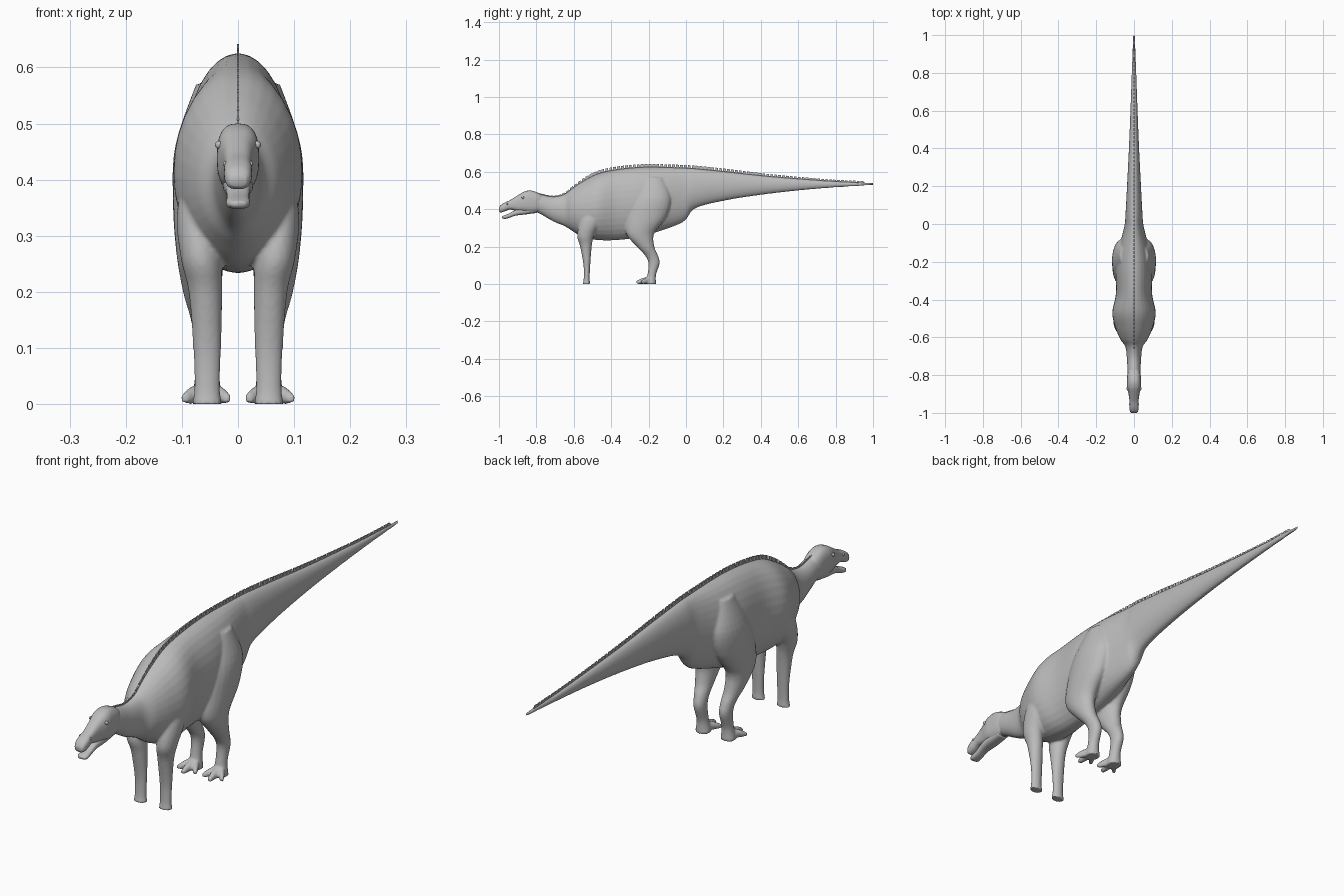
import bpy, bmesh, math
from mathutils import Vector

if "Cube" in bpy.data.objects:
    bpy.data.objects.remove(bpy.data.objects["Cube"])


def material(name, value):
    m = bpy.data.materials.new(name)
    m.use_nodes = True
    m.diffuse_color = (value, value, value, 1)
    m.node_tree.nodes["Principled BSDF"].inputs["Base Color"].default_value = m.diffuse_color
    return m


hide = material("grey hide", 0.5)


def smooth_path(rows, steps):
    """Catmull-Rom interpolation of every column."""
    out = []
    for i in range(len(rows) - 1):
        p = [Vector(rows[max(0, min(len(rows) - 1, i + k))]) for k in (-1, 0, 1, 2)]
        for s in range(steps):
            t = s / steps
            out.append(0.5 * (2 * p[1] + (p[2] - p[0]) * t
                              + (2 * p[0] - 5 * p[1] + 4 * p[2] - p[3]) * t * t
                              + (3 * p[1] - p[0] - 3 * p[2] + p[3]) * t ** 3))
    return out + [Vector(rows[-1])]


def loft(bm, rows, upright=False, power=1.0, sides=24, steps=5):
    """Skin rings given as x, y, z, half-width, half-depth."""
    rings = []
    for x, y, z, a, b in smooth_path(rows, steps):
        ring = []
        for k in range(sides):
            t = math.tau * k / sides
            c, s = math.cos(t), math.sin(t)
            u = a * math.copysign(abs(c) ** power, c)
            v = b * math.copysign(abs(s) ** power, s)
            ring.append(bm.verts.new((x + u, y + v, z) if upright else (x + u, y, z + v)))
        rings.append(ring)
    for r, q in zip(rings, rings[1:]):
        for k in range(sides):
            n = (k + 1) % sides
            bm.faces.new((r[k], r[n], q[n], q[k]))
    bm.faces.new(rings[0])
    bm.faces.new(rings[-1])


def finish(bm, name, smooth=True):
    bmesh.ops.recalc_face_normals(bm, faces=bm.faces)
    me = bpy.data.meshes.new(name)
    for f in bm.faces:
        f.smooth = smooth
    bm.to_mesh(me)
    bm.free()
    ob = bpy.data.objects.new(name, me)
    bpy.context.collection.objects.link(ob)
    me.materials.append(hide)
    return ob


def outline(rows):
    """Turn y, top, bottom, half-width into ring rows."""
    return [(0, y, (t + b) / 2, w, (t - b) / 2) for y, t, b, w in rows]


# Neck, trunk and tail profile
trunk = outline([
    (-.84, .49, .40, .03), (-.78, .48, .375, .034), (-.71, .467, .335, .038),
    (-.65, .48, .31, .046), (-.61, .51, .285, .073), (-.55, .55, .25, .098),
    (-.47, .59, .235, .115), (-.37, .612, .235, .096), (-.25, .624, .25, .096),
    (-.15, .625, .28, .085), (-.05, .622, .315, .06), (0, .62, .345, .049),
    (.05, .617, .405, .045), (.2, .602, .445, .037), (.4, .58, .477, .027),
    (.6, .563, .5, .019), (.8, .549, .517, .012), (1, .54, .529, .005)])

foreleg = [
    (.065, -.49, .44, .025, .04), (.073, -.51, .34, .036, .055),
    (.066, -.537, .26, .036, .045), (.058, -.535, .2, .03, .031),
    (.055, -.53, .1, .025, .018), (.055, -.531, .03, .023, .016),
    (.055, -.532, 0, .027, .02)]

hindleg = [
    (.045, -.17, .57, .03, .05), (.06, -.18, .46, .052, .1),
    (.066, -.21, .36, .05, .105), (.067, -.245, .27, .043, .075),
    (.064, -.216, .2, .034, .047), (.058, -.183, .15, .026, .034),
    (.056, -.171, .11, .023, .03), (.055, -.183, .05, .022, .023),
    (.055, -.188, 0, .03, .028)]

toe_tips = [(.018, -.245), (.058, -.265), (.096, -.24)]

# Continuous skin of trunk, tail, legs and feet
bm = bmesh.new()
loft(bm, trunk, sides=32)
for side in (1, -1):
    def flip(rows):
        return [(side * r[0],) + tuple(r[1:]) for r in rows]
    loft(bm, flip(foreleg), upright=True)
    loft(bm, flip(hindleg), upright=True)
    for tx, ty in toe_tips:
        mx, my = (tx * 2 + .055) / 3, (ty * 2 - .185) / 3
        loft(bm, flip([(.055, -.185, .024, .018, .022), (mx, my, .015, .013, .015),
                       (tx, ty, .009, .008, .009)]), sides=12)
body = finish(bm, "body")
remesh = body.modifiers.new("Blend", "REMESH")
remesh.mode = "VOXEL"
remesh.voxel_size = .005
remesh.use_smooth_shade = True
relax = body.modifiers.new("Relax", "SMOOTH")
relax.factor = .5
relax.iterations = 4

# Skull with a broad bill
bm = bmesh.new()
loft(bm, outline([
    (-.755, .465, .40, .02), (-.79, .487, .385, .034), (-.83, .5, .378, .037),
    (-.865, .494, .383, .037), (-.90, .474, .389, .029), (-.94, .449, .398, .024),
    (-.97, .435, .388, .025), (-.99, .422, .383, .022), (-1, .408, .388, .015)]),
    power=.75)
finish(bm, "skull")

# Open lower jaw
bm = bmesh.new()
loft(bm, outline([
    (-.80, .42, .38, .025), (-.86, .41, .372, .027), (-.91, .397, .366, .022),
    (-.945, .378, .354, .02), (-.97, .368, .348, .021), (-.983, .362, .352, .014)]),
    power=.75, sides=20)
finish(bm, "lower_jaw")

# Eyes and nostrils
bm = bmesh.new()
for side in (1, -1):
    for x, y, z, r in ((.034, -.872, .462, .007), (.022, -.955, .428, .005)):
        ball = bmesh.ops.create_uvsphere(bm, u_segments=12, v_segments=8, radius=r)
        bmesh.ops.translate(bm, verts=ball["verts"], vec=(side * x, y, z))
finish(bm, "eyes_and_nostrils")

# Thin serrated frill: a low ridge with evenly spaced teeth
crest = [(p[1], p[2] + p[4]) for p in smooth_path(trunk, 20)]


def top_at(y):
    for (y0, z0), (y1, z1) in zip(crest, crest[1:]):
        if y0 <= y <= y1:
            return z0 + (z1 - z0) * (y - y0) / (y1 - y0)
    return crest[-1][1]


def plate(bm, y0, y1, rise):
    corners = [(y0, top_at(y0) - .015), (y1, top_at(y1) - .015),
               (y1, top_at(y1) + rise), (y0, top_at(y0) + rise)]
    left, right = [[bm.verts.new((x, y, z)) for y, z in corners] for x in (-.002, .002)]
    bm.faces.new(left)
    bm.faces.new(right)
    for k in range(4):
        n = (k + 1) % 4
        bm.faces.new((left[k], left[n], right[n], right[k]))


bm = bmesh.new()
pitch = .021
for i in range(85):
    y = -.83 + i * pitch
    rise = .005 + .011 * min(1, max(0, (y + .7) * 6)) * min(1, max(.3, (1 - y) * 1.2))
    plate(bm, y, y + pitch, .003)
    plate(bm, y, y + pitch * .7, rise)
finish(bm, "back_frill", smooth=False)
